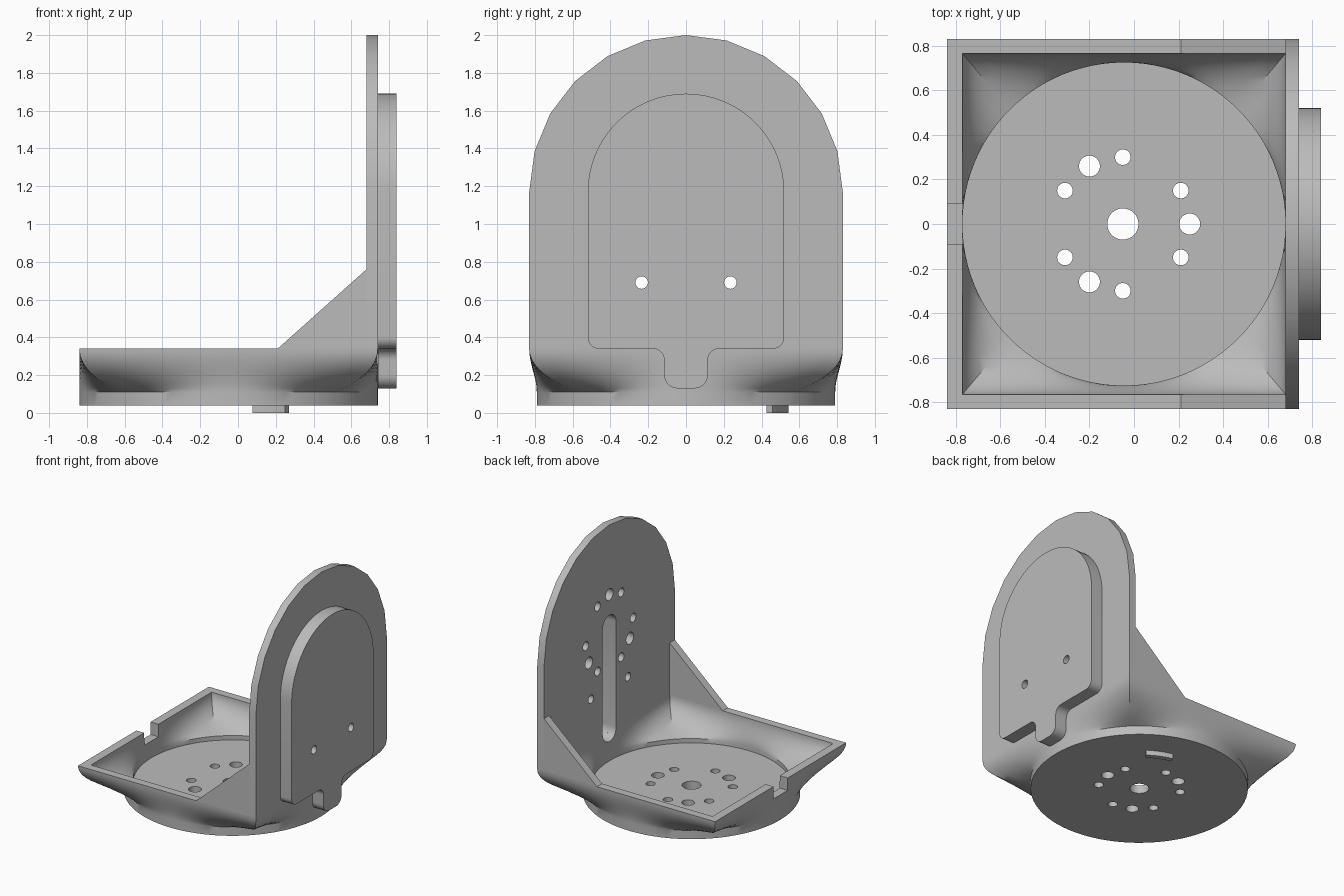
import bpy, bmesh
from math import sin, cos, pi, radians

cube = bpy.data.objects.get("Cube")
if cube:
    bpy.data.objects.remove(cube, do_unlink=True)

grey = bpy.data.materials.new("light grey")
grey.use_nodes = True
grey.diffuse_color = (0.5, 0.5, 0.5, 1)
grey.node_tree.nodes["Principled BSDF"].inputs["Base Color"].default_value = (0.5, 0.5, 0.5, 1)


def finish(name, bm):
    bmesh.ops.recalc_face_normals(bm, faces=bm.faces)
    mesh = bpy.data.meshes.new(name)
    bm.to_mesh(mesh)
    bm.free()
    mesh.materials.append(grey)
    obj = bpy.data.objects.new(name, mesh)
    bpy.context.collection.objects.link(obj)
    return obj


def arc(cx, cy, r, a0, a1, n=8):
    """Points along an arc, angles in degrees."""
    angles = [radians(a0 + (a1 - a0) * i / n) for i in range(n + 1)]
    return [(cx + r * cos(a), cy + r * sin(a)) for a in angles]


def circle(cx, cy, r):
    return arc(cx, cy, r, 0, 360, 32)[:-1]


def prism(bm, outline, axis, lo, hi):
    """Extrude a 2D outline along an axis from lo to hi."""
    place = {"x": lambda p, d: (d, p[0], p[1]),
             "y": lambda p, d: (p[0], d, p[1]),
             "z": lambda p, d: (p[0], p[1], d)}[axis]
    bottom = [bm.verts.new(place(p, lo)) for p in outline]
    top = [bm.verts.new(place(p, hi)) for p in outline]
    bm.faces.new(bottom)
    bm.faces.new(top)
    bridge(bm, bottom, top)


def bridge(bm, a, b):
    for i in range(len(a)):
        j = (i + 1) % len(a)
        bm.faces.new((a[i], a[j], b[j], b[i]))


def cut(target, cutter):
    mod = target.modifiers.new("cut", "BOOLEAN")
    mod.operation = "DIFFERENCE"
    mod.solver = "EXACT"
    mod.object = cutter
    bpy.context.view_layer.objects.active = target
    bpy.ops.object.modifier_apply(modifier=mod.name)


# Tray: round foot lofted into a square rim, outside and inside
SIDES, STEPS, RIM = 96, 12, 0.34


def loft_ring(bm, cx, r, hx, hy, z0, t):
    ring = []
    for i in range(SIDES):
        a = 2 * pi * i / SIDES
        c, s = cos(a), sin(a)
        m = max(abs(c), abs(s))
        u = t ** (1 - 0.5 * abs(sin(2 * a)))
        f = u * u * (3 - 2 * u)
        x = r * c * (1 - f) + hx * c / m * f
        y = r * s * (1 - f) + hy * s / m * f
        ring.append(bm.verts.new((cx + x, y, z0 + (RIM - z0) * t)))
    return ring


bm = bmesh.new()
rings = [[bm.verts.new((x, y, 0.04)) for x, y in arc(-0.05, 0, 0.79, 0, 360, SIDES)[:-1]]]
rings += [loft_ring(bm, -0.05, 0.79, 0.79, 0.83, 0.11, i / STEPS) for i in range(STEPS + 1)]
rings += [loft_ring(bm, -0.045, 0.725, 0.725, 0.765, 0.14, i / STEPS)
          for i in range(STEPS, -1, -1)]
rings.append([bm.verts.new((x, y, 0.105))
              for x, y in arc(-0.045, 0, 0.725, 0, 360, SIDES)[:-1]])
for a, b in zip(rings, rings[1:]):
    bridge(bm, a, b)
bm.faces.new(rings[0])
bm.faces.new(rings[-1])
tray = finish("tray", bm)

# Upright arched plate
bm = bmesh.new()
prism(bm, [(-0.83, RIM), (0.83, RIM)] + arc(0, 1.17, 0.83, 0, 180, 12), "x", 0.68, 0.74)
upright = finish("upright_plate", bm)

# Raised pad with a rounded tab below
half = (arc(0.045, 0.20, 0.07, 270, 360) + arc(0.175, 0.28, 0.06, 180, 90)
        + arc(0.46, 0.40, 0.06, 270, 360) + arc(0, 1.17, 0.52, 0, 90, 16))
bm = bmesh.new()
prism(bm, half + [(-y, z) for y, z in half[-2::-1]], "x", 0.74, 0.84)
pad = finish("raised_pad", bm)

# Triangular side gussets
gussets = []
for name, y in (("front_gusset", -0.83), ("back_gusset", 0.765)):
    bm = bmesh.new()
    prism(bm, [(0.21, RIM), (0.68, RIM), (0.68, 0.76)], "y", y, y + 0.065)
    gussets.append(finish(name, bm))

# Curved key under the foot
bm = bmesh.new()
prism(bm, arc(-0.05, 0, 0.56, 55, 76) + arc(-0.05, 0, 0.52, 76, 55), "z", 0, 0.04)
key = finish("locating_key", bm)


# Hole pattern: three large and six small holes on one ring
def hole_pattern(cx, cy, start):
    holes = [circle(cx + 0.3 * cos(radians(start + k)), cy + 0.3 * sin(radians(start + k)), 0.047)
             for k in (0, 120, 240)]
    holes += [circle(cx + 0.3 * cos(radians(start + k)), cy + 0.3 * sin(radians(start + k)), 0.035)
              for k in (30, 90, 150, 210, 270, 330)]
    return holes


# Tray cutter: floor holes and wire notch
bm = bmesh.new()
for hole in hole_pattern(-0.05, 0, 0) + [circle(-0.05, 0, 0.07)]:
    prism(bm, hole, "z", 0, 0.2)
prism(bm, [(-0.09, 0.24), (0.09, 0.24), (0.09, 0.5), (-0.09, 0.5)], "x", -1, -0.7)
floor_cutter = finish("floor_cutter", bm)

# Plate cutter: blind hole pattern, long slot and two through holes
bm = bmesh.new()
for hole in hole_pattern(0, 1.14, 90):
    prism(bm, hole, "x", 0.6, 0.80)
prism(bm, arc(0, 1.19, 0.085, 0, 180, 12) + arc(0, 0.345, 0.085, 180, 360, 12), "x", 0.6, 0.80)
for y in (-0.235, 0.235):
    prism(bm, circle(y, 0.69, 0.033), "x", 0.6, 0.9)
plate_cutter = finish("plate_cutter", bm)

cut(tray, floor_cutter)
for part in (tray, upright, pad):
    cut(part, plate_cutter)
for cutter in (floor_cutter, plate_cutter):
    bpy.data.objects.remove(cutter, do_unlink=True)

# Smooth curved walls, keep hard edges crisp
bpy.ops.object.select_all(action="DESELECT")
for part in (tray, upright, pad, key):
    part.select_set(True)
bpy.context.view_layer.objects.active = tray
bpy.ops.object.shade_smooth_by_angle(angle=radians(30))
